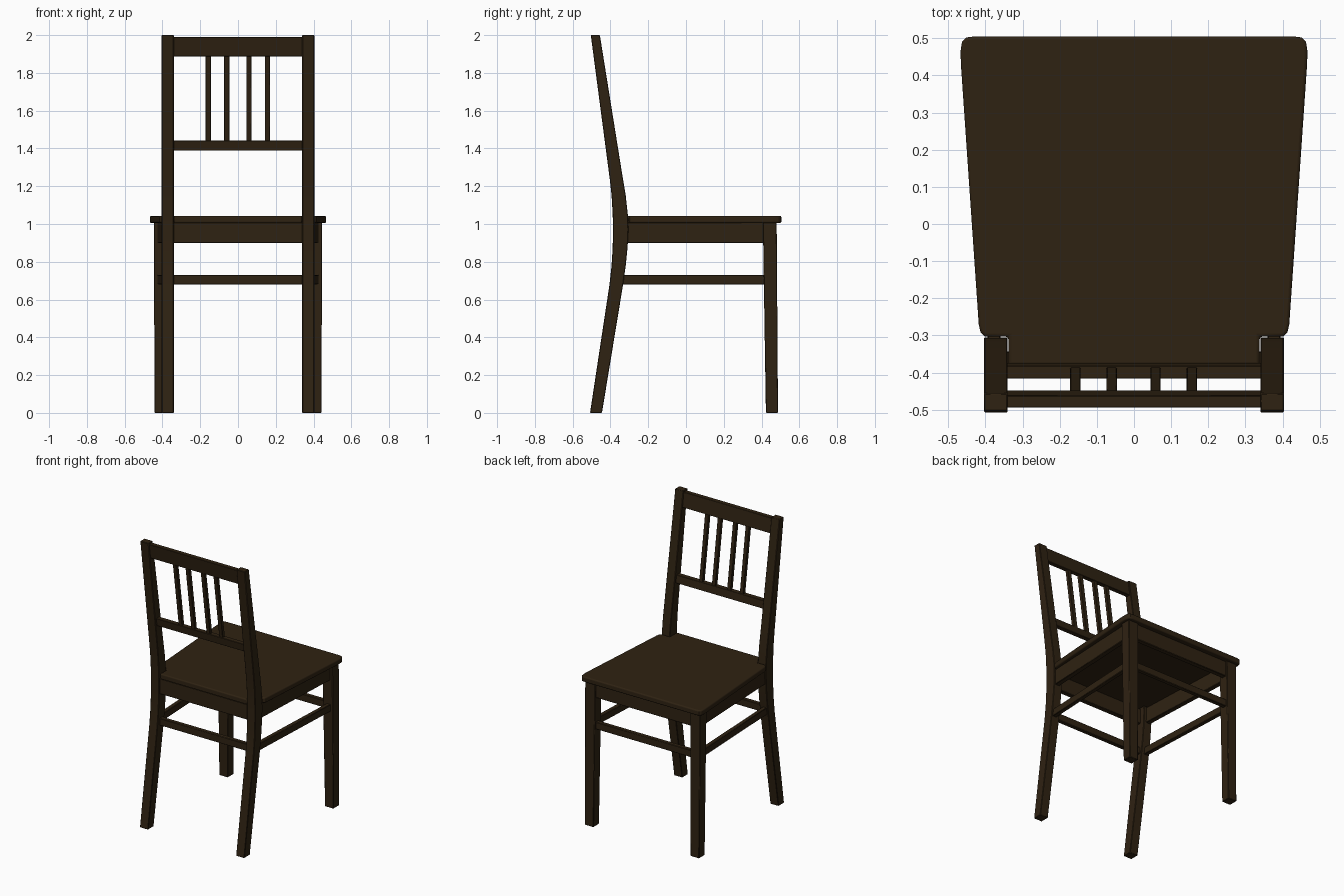
import bpy
import bmesh

cube = bpy.data.objects.get("Cube")
if cube:
    bpy.data.objects.remove(cube, do_unlink=True)

wood = bpy.data.materials.new("dark_brown_wood")
wood.use_nodes = True
colour = (0.028, 0.016, 0.006, 1)
wood.diffuse_color = colour
bsdf = wood.node_tree.nodes["Principled BSDF"]
bsdf.inputs["Base Color"].default_value = colour
bsdf.inputs["Roughness"].default_value = 0.6


def loft(name, rings, mirror=False, bevel=0.003, segments=1):
    """Skin a stack of matching point rings and cap both ends."""
    bm = bmesh.new()
    loops = [[bm.verts.new(p) for p in ring] for ring in rings]
    for low, high in zip(loops, loops[1:]):
        for i in range(len(low)):
            j = (i + 1) % len(low)
            bm.faces.new((low[i], low[j], high[j], high[i]))
    bm.faces.new(loops[0][::-1])
    bm.faces.new(loops[-1])
    bmesh.ops.recalc_face_normals(bm, faces=bm.faces)
    mesh = bpy.data.meshes.new(name)
    bm.to_mesh(mesh)
    bm.free()
    mesh.materials.append(wood)
    obj = bpy.data.objects.new(name, mesh)
    bpy.context.collection.objects.link(obj)
    if mirror:
        obj.modifiers.new("Mirror", "MIRROR")
    mod = obj.modifiers.new("Bevel", "BEVEL")
    mod.width, mod.segments = bevel, segments
    mod.limit_method, mod.angle_limit = "ANGLE", 0.8
    bpy.ops.object.select_all(action="DESELECT")
    obj.select_set(True)
    bpy.context.view_layer.objects.active = obj
    bpy.ops.object.shade_smooth_by_angle(angle=0.5)
    return obj


def rect(x0, x1, y0, y1, z):
    return [(x0, y0, z), (x1, y0, z), (x1, y1, z), (x0, y1, z)]


def prism(name, outline, z0, z1, **kw):
    return loft(name, [[(x, y, z) for x, y in outline] for z in (z0, z1)], **kw)


def back_y(z):
    """Centre line of the leaning backrest."""
    return -0.395 - 0.145 * (z - 1.415)


def back_part(name, x0, x1, z0, z1, thick):
    loft(name, [rect(x0, x1, back_y(z) - thick / 2, back_y(z) + thick / 2, z)
                for z in (z0, z1)], bevel=0.002)


# Rear posts: back edge, front edge, height
profile = [(-0.508, -0.445, 0), (-0.405, -0.333, 0.68), (-0.394, -0.319, 0.78),
           (-0.388, -0.309, 0.88), (-0.387, -0.305, 0.97), (-0.388, -0.308, 1.05),
           (-0.394, -0.319, 1.15), (-0.404, -0.334, 1.24), (-0.504, -0.456, 2)]
loft("rear_posts", [rect(0.34, 0.404, b, f, z) for b, f, z in profile], mirror=True)

# Tapered front legs
loft("front_legs", [rect(0.375, 0.442, 0.423, 0.487, 0),
                    rect(0.367, 0.445, 0.407, 0.48, 1.01)], mirror=True)

# Seat board, notched around the rear posts
half = [(0.338, -0.38), (0.338, -0.303), (0.402, -0.303), (0.413, -0.292), (0.418, -0.27),
        (0.466, 0.43), (0.467, 0.465), (0.463, 0.49), (0.452, 0.502), (0.43, 0.505)]
prism("seat", half + [(-x, y) for x, y in reversed(half)], 1.005, 1.043,
      bevel=0.008, segments=3)

# Aprons and stretchers on all four sides
for kind, z0, z1, t in (("apron", 0.9, 1.008, 0.035), ("stretcher", 0.68, 0.73, 0.03)):
    prism(f"side_{kind}s", [(0.393 - t, -0.34), (0.393, -0.34), (0.428, 0.44), (0.428 - t, 0.44)],
          z0, z1, mirror=True)
    prism(f"front_{kind}", [(-0.39, 0.468 - t), (0.39, 0.468 - t), (0.39, 0.468), (-0.39, 0.468)],
          z0, z1)
    prism(f"rear_{kind}", [(-0.35, -0.378), (0.35, -0.378), (0.35, t - 0.378), (-0.35, t - 0.378)],
          z0, z1)

# Backrest rails and slats
back_part("backrest_top_rail", -0.345, 0.345, 1.888, 1.99, 0.032)
back_part("backrest_lower_rail", -0.345, 0.345, 1.388, 1.442, 0.034)
for i, x in enumerate((-0.158, -0.06, 0.058, 0.156)):
    back_part(f"backrest_slat_{i + 1}", x - 0.014, x + 0.014, 1.43, 1.9, 0.024)
